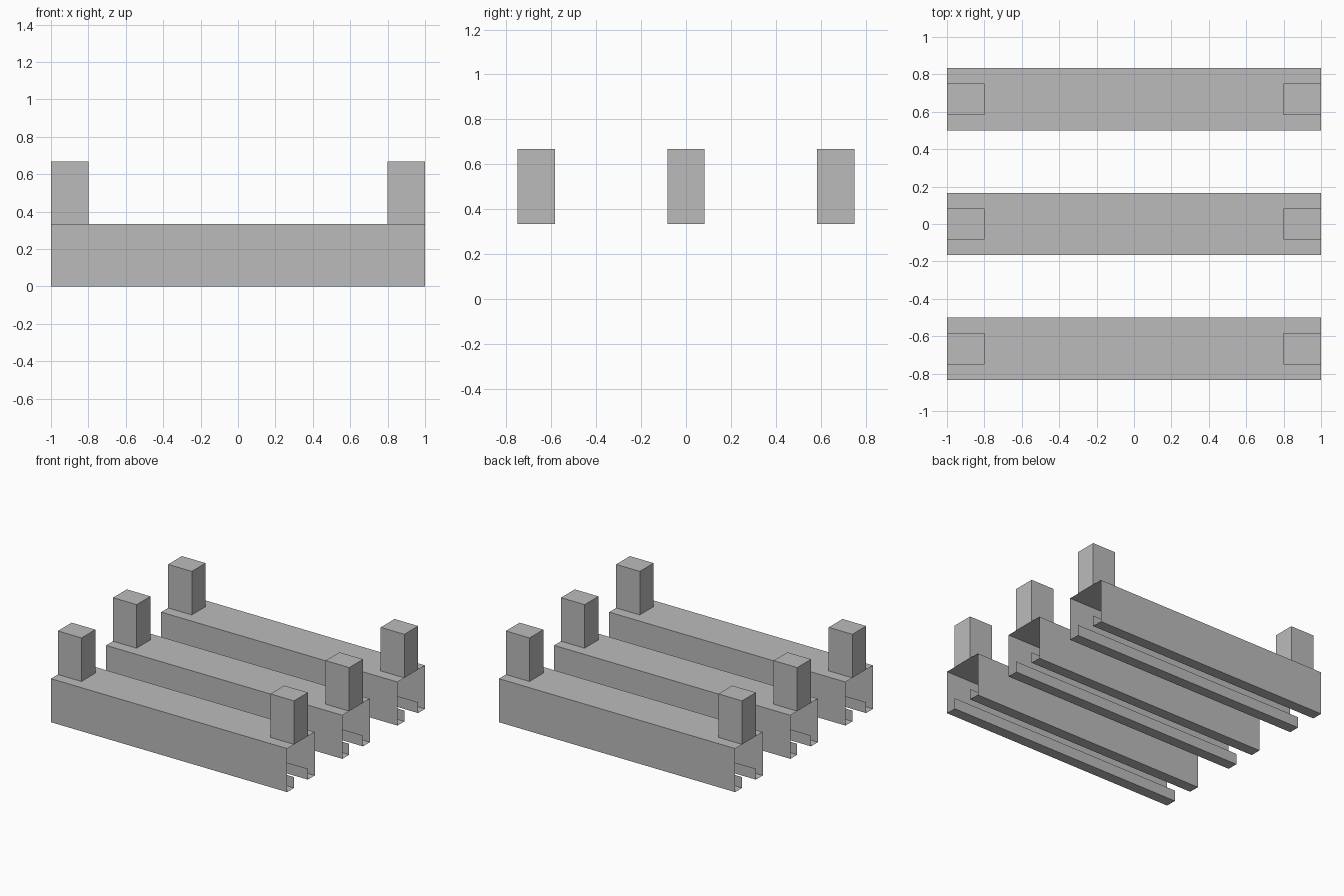
import bpy
import bmesh

cube = bpy.data.objects.get("Cube")
if cube:
    bpy.data.objects.remove(cube, do_unlink=True)

grey = bpy.data.materials.new("plain_grey")
grey.use_nodes = True
colour = (0.5, 0.5, 0.5, 1)
grey.diffuse_color = colour
grey.node_tree.nodes["Principled BSDF"].inputs["Base Color"].default_value = colour

UNIT = 1 / 12          # lip width; every other size is a multiple of it
HALF = 2 * UNIT        # half the rail width
TOP = 4 * UNIT         # rail height
SPACING = 8 * UNIT


def finish(bm, name, location):
    mesh = bpy.data.meshes.new(name)
    bm.to_mesh(mesh)
    bm.free()
    mesh.materials.append(grey)
    obj = bpy.data.objects.new(name, mesh)
    obj.location = location
    bpy.context.collection.objects.link(obj)


def rail(name, y):
    # Open sheet channel: upturned flap, lip, wall, top, wall, lip, flap
    half = [(-UNIT, UNIT), (-UNIT, 0), (-HALF, 0), (-HALF, TOP)]
    profile = half + [(-py, pz) for py, pz in reversed(half)]
    bm = bmesh.new()
    rows = [[bm.verts.new((x, py, pz)) for py, pz in profile] for x in (-1, 1)]
    for i in range(len(profile) - 1):
        bm.faces.new((rows[0][i], rows[1][i], rows[1][i + 1], rows[0][i + 1]))
    finish(bm, name, (0, y, 0))


def post(name, x, y):
    # Square-cut block standing on the rail top
    bm = bmesh.new()
    bmesh.ops.create_cube(bm, size=1)
    bmesh.ops.scale(bm, vec=(0.2, HALF, TOP), verts=bm.verts)
    finish(bm, name, (x, y, TOP * 1.5))


for row, label in ((-1, "front"), (0, "middle"), (1, "back")):
    rail(label + "_rail", row * SPACING)
    for side, word in ((-1, "right"), (1, "left")):
        post(f"{label}_{word}_post", side * 0.9, row * SPACING)
